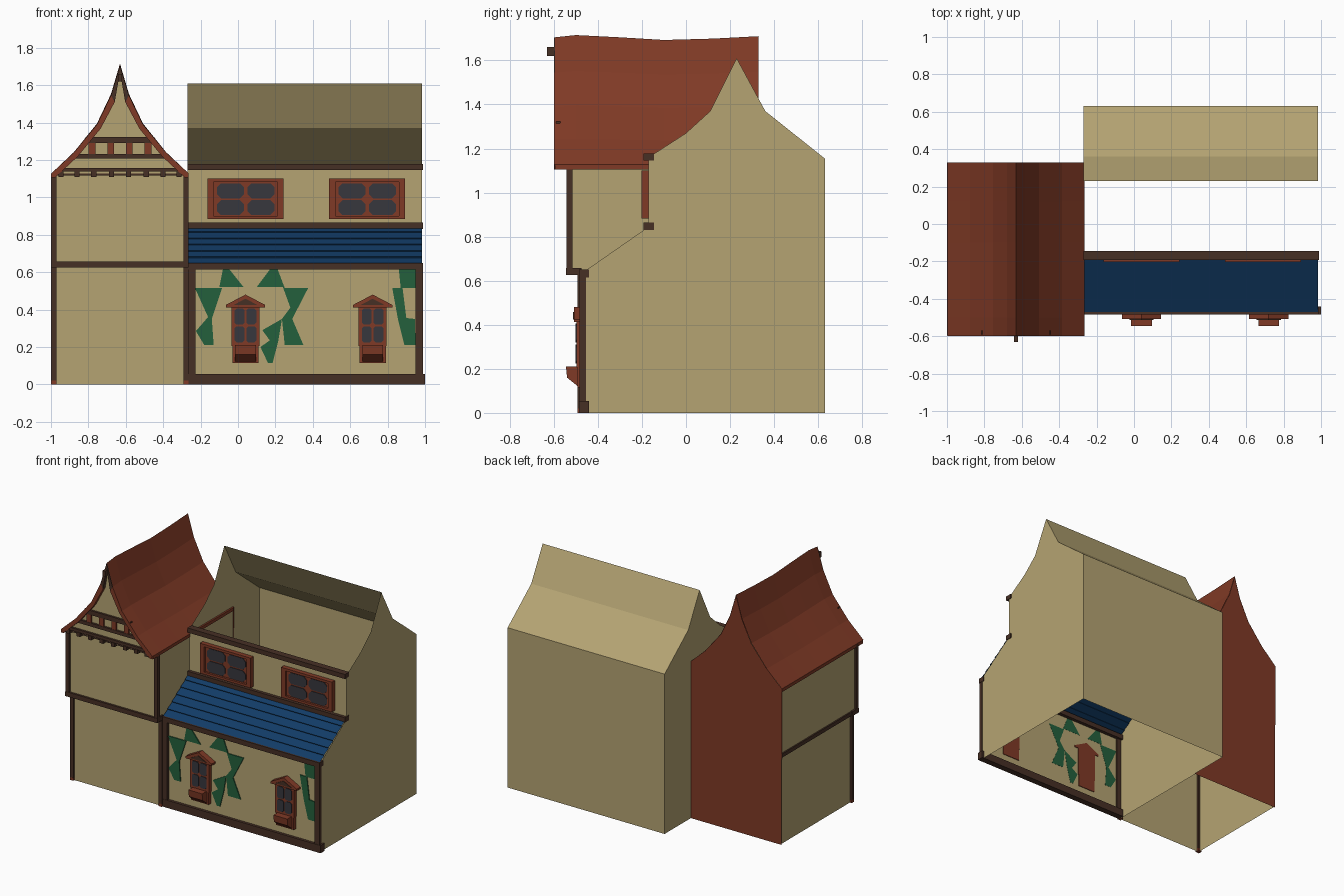
import bpy, math

if "Cube" in bpy.data.objects:
    bpy.data.objects.remove(bpy.data.objects["Cube"])


def material(name, r, g, b):
    m = bpy.data.materials.new(name)
    m.diffuse_color = (r, g, b, 1)
    m.use_nodes = True
    m.node_tree.nodes["Principled BSDF"].inputs["Base Color"].default_value = m.diffuse_color
    return m


PLASTER = material("beige plaster", 0.46, 0.37, 0.17)
RED = material("brick red", 0.215, 0.042, 0.019)
BROWN = material("dark timber", 0.062, 0.029, 0.018)
BLUE = material("slate blue", 0.006, 0.045, 0.135)
GREEN = material("ivy green", 0.017, 0.115, 0.045)
GLASS = material("dark glass", 0.038, 0.038, 0.047)


def mesh(name, verts, faces, mat):
    me = bpy.data.meshes.new(name)
    me.from_pydata(verts, [], faces)
    me.materials.append(mat)
    ob = bpy.data.objects.new(name, me)
    bpy.context.collection.objects.link(ob)
    return ob


def place(axis, p, t):
    """Profile point p swept along x uses (y, z); along y uses (x, z)."""
    return (t, p[0], p[1]) if axis == 'x' else (p[0], t, p[1])


def prism(name, pts, axis, a, b, mat):
    n = len(pts)
    verts = [place(axis, p, a) for p in pts] + [place(axis, p, b) for p in pts]
    faces = [tuple(range(n)), tuple(range(2 * n - 1, n - 1, -1))]
    faces += [(i, i + n, (i + 1) % n + n, (i + 1) % n) for i in range(n)]
    return mesh(name, verts, faces, mat)


def ribbon(name, pts, axis, a, b, mat):
    verts = [place(axis, p, t) for p in pts for t in (a, b)]
    faces = [(2 * i, 2 * i + 1, 2 * i + 3, 2 * i + 2) for i in range(len(pts) - 1)]
    return mesh(name, verts, faces, mat)


def panel(name, pts, axis, t, mat):
    return mesh(name, [place(axis, p, t) for p in pts], [tuple(range(len(pts)))], mat)


def box(name, x0, x1, y0, y1, z0, z1, mat):
    return prism(name, [(x0, z0), (x1, z0), (x1, z1), (x0, z1)], 'y', y0, y1, mat)


def pane(name, x0, x1, z0, z1, y, c):
    """Glass plate with clipped corners."""
    pts = [(x0 + c, z0), (x1 - c, z0), (x1, z0 + c), (x1, z1 - c),
           (x1 - c, z1), (x0 + c, z1), (x0, z1 - c), (x0, z0 + c)]
    prism(name, pts, 'y', y - 0.005, y, GLASS)


# ---- Main house shell: end walls, front walls, rear wall and rear roof slope
L, R = -0.27, 0.985
profile = [(-0.465, 0), (-0.465, 0.64), (-0.17, 0.845), (-0.17, 1.16), (0, 1.27),
           (0.11, 1.37), (0.23, 1.61), (0.36, 1.37), (0.63, 1.155), (0.63, 0)]
panel("house_left_wall", profile, 'x', L, PLASTER)
panel("house_right_wall", profile, 'x', R, PLASTER)
ribbon("house_lower_front_wall", profile[0:2], 'x', L, R, PLASTER)
ribbon("house_upper_front_wall", profile[2:4], 'x', L, R, PLASTER)
ribbon("house_rear_roof_and_wall", profile[6:], 'x', L, R, PLASTER)

# ---- Blue lean-to roof in overlapping courses
courses = []
N = 6
for i in range(N):
    for t, lift in ((i / N, 0.008), ((i + 1) / N, 0.001)):
        courses.append((-0.47 + 0.3 * t - 0.55 * lift, 0.642 + 0.203 * t + 0.83 * lift))
ribbon("lean_to_roof", courses, 'x', L + 0.002, R, BLUE)

# ---- House timbers
box("bottom_beam", L, 1.0, -0.485, -0.44, 0, 0.055, BROWN)
box("eave_beam", L, 0.99, -0.485, -0.44, 0.615, 0.65, BROWN)
box("sill_beam", L, 0.99, -0.193, -0.145, 0.83, 0.865, BROWN)
box("top_beam", L, 0.99, -0.193, -0.145, 1.145, 1.178, BROWN)
box("house_left_post", -0.265, -0.228, -0.483, -0.455, 0.05, 0.62, BROWN)
box("house_right_post", 0.95, 0.988, -0.483, -0.455, 0.05, 0.62, BROWN)

# ---- Upper wide windows
for cx in (0.04, 0.69):
    for sx in (-1, 1):
        xs = sorted((cx + sx * 0.203, cx + sx * 0.17))
        box("wide_window_jamb", *xs, -0.203, -0.165, 0.883, 1.1, RED)
    box("wide_window_head", cx - 0.17, cx + 0.17, -0.203, -0.165, 1.082, 1.1, RED)
    box("wide_window_sill", cx - 0.17, cx + 0.17, -0.203, -0.165, 0.883, 0.9, RED)
    box("wide_window_sash", cx - 0.17, cx + 0.17, -0.188, -0.165, 0.9, 1.082, RED)
    for x0 in (cx - 0.153, cx + 0.01):
        for z0 in (0.905, 0.995):
            pane("wide_window_pane", x0, x0 + 0.145, z0, z0 + 0.08, -0.188, 0.022)

# ---- Lower small windows with hood and planter
for cx in (0.04, 0.72):
    box("small_window_frame", cx - 0.075, cx + 0.075, -0.497, -0.46, 0.205, 0.42, RED)
    for x0 in (cx - 0.058, cx + 0.005):
        for z0 in (0.225, 0.32):
            pane("small_window_pane", x0, x0 + 0.053, z0, z0 + 0.085, -0.497, 0.01)
    hood = [(-0.105, 0.412), (0.105, 0.412), (0.105, 0.425), (0, 0.48), (-0.105, 0.425)]
    prism("window_hood", [(cx + x, z) for x, z in hood], 'y', -0.508, -0.46, RED)
    prism("hood_panel", [(cx - 0.065, 0.424), (cx + 0.065, 0.424), (cx, 0.458)],
          'y', -0.512, -0.507, BROWN)
    prism("planter", [(-0.46, 0.21), (-0.545, 0.21), (-0.54, 0.16), (-0.49, 0.12), (-0.46, 0.12)],
          'x', cx - 0.055, cx + 0.055, RED)
    box("planter_bracket", cx - 0.07, cx + 0.07, -0.492, -0.46, 0.115, 0.215, RED)

# ---- Ivy leaves on the front wall
ivy = [[(-0.08, 0.62), (-0.05, 0.62), (0.03, 0.52), (-0.1, 0.52)],
       [(-0.23, 0.515), (-0.085, 0.515), (-0.14, 0.35), (-0.13, 0.21), (-0.18, 0.21),
        (-0.225, 0.285), (-0.16, 0.36)],
       [(0.1, 0.52), (0.175, 0.62), (0.21, 0.62), (0.25, 0.515), (0.375, 0.515),
        (0.29, 0.35), (0.35, 0.21), (0.25, 0.21), (0.235, 0.35), (0.28, 0.41), (0.24, 0.52)],
       [(0.13, 0.29), (0.235, 0.35), (0.215, 0.23), (0.185, 0.115), (0.16, 0.115),
        (0.12, 0.2), (0.17, 0.235)],
       [(0.86, 0.615), (0.95, 0.615), (0.95, 0.515), (0.87, 0.515)],
       [(0.825, 0.515), (0.88, 0.515), (0.9, 0.355), (0.945, 0.35), (0.95, 0.21),
        (0.89, 0.21), (0.855, 0.35)]]
for leaf in ivy:
    prism("ivy_leaf", leaf, 'y', -0.472, -0.464, GREEN)

# ---- Tower walls (upper floor overhangs the lower one)
TL, TR, TX = -0.985, -0.275, -0.631
BACK = 0.33
side = [(-0.48, 0), (-0.48, 0.65), (-0.53, 0.65), (-0.53, 1.13), (BACK, 1.13), (BACK, 0)]
panel("tower_left_wall", side, 'x', TL, PLASTER)
panel("tower_right_wall", side, 'x', TR, PLASTER)
ribbon("tower_front_walls", side[:4], 'x', TL, TR, PLASTER)

# ---- Tower roof: flared profile with a gently sagging ridge
half = [(0.367, 1.128), (0.246, 1.24), (0.123, 1.39), (0.048, 1.545), (0, 1.705)]
gable = [(TX - x, z) for x, z in half] + [(TX + x, z) for x, z in half[-2::-1]]
stations = [(-0.595, 0), (-0.5, 0.01), (-0.3, 0), (-0.1, -0.012), (0.12, -0.006), (BACK, 0.005)]
verts = [(x, y, z + dz * (z - 1.12) / 0.58) for y, dz in stations for x, z in gable]
n = len(gable)
faces = [(j * n + i, j * n + i + 1, (j + 1) * n + i + 1, (j + 1) * n + i)
         for j in range(len(stations) - 1) for i in range(n - 1)]
mesh("tower_roof", verts, faces, RED)
panel("tower_rear_wall", [(-0.995, 0)] + gable + [(-0.272, 0)], 'y', BACK, RED)
panel("tower_gable_wall", gable, 'y', -0.575, PLASTER)
box("gable_underside", TL, TR, -0.574, -0.52, 1.118, 1.13, BROWN)
for x0 in (-0.999, -0.285):
    box("tower_eave_board", x0, x0 + 0.021, -0.595, BACK - 0.002, 1.105, 1.128, RED)

# ---- Barge boards following the gable
for s in (-1, 1):
    outer = [(TX + s * x, z) for x, z in half]
    inner = [(TX + s * max(x - 0.02, 0), z - (0.022 if x > 0.05 else 0.035)) for x, z in half]
    for i in range(len(half) - 1):
        prism("barge_board", [outer[i], outer[i + 1], inner[i + 1], inner[i]],
              'y', -0.6, -0.57, RED if i < 3 else BROWN)

# ---- Gable timbers
for w, z0, z1 in ((0.185, 1.29, 1.322), (0.245, 1.207, 1.232), (0.32, 1.137, 1.158)):
    box("gable_beam", TX - w, TX + w, -0.59, -0.57, z0, z1, BROWN)
for dx in (-0.15, -0.05, 0.05, 0.15):
    box("gable_stud", TX + dx - 0.018, TX + dx + 0.018, -0.588, -0.57, 1.23, 1.292, RED)
for dx in (0.045, 0.14, 0.23, 0.315):
    for s in (-1, 1):
        x = TX + s * dx
        box("joist_end", x - 0.014, x + 0.014, -0.594, -0.525, 1.11, 1.14, BROWN)
box("ridge_beam_end", TX - 0.011, TX + 0.011, -0.63, -0.57, 1.62, 1.66, BROWN)

# ---- Tower timbers
for x0, x1 in ((-1.0, -0.97), (-0.292, -0.264)):
    box("tower_upper_post", x0, x1, -0.543, -0.515, 0.65, 1.12, BROWN)
    box("tower_lower_post", x0, x1, -0.492, -0.465, 0.02, 0.64, BROWN)
    box("tower_post_base", x0, x1, -0.493, -0.464, 0, 0.02, RED)
box("tower_front_beam", -1.0, -0.264, -0.545, -0.475, 0.625, 0.658, BROWN)
box("tower_side_beam", -0.995, -0.975, -0.53, BACK - 0.002, 0.628, 0.655, BROWN)
